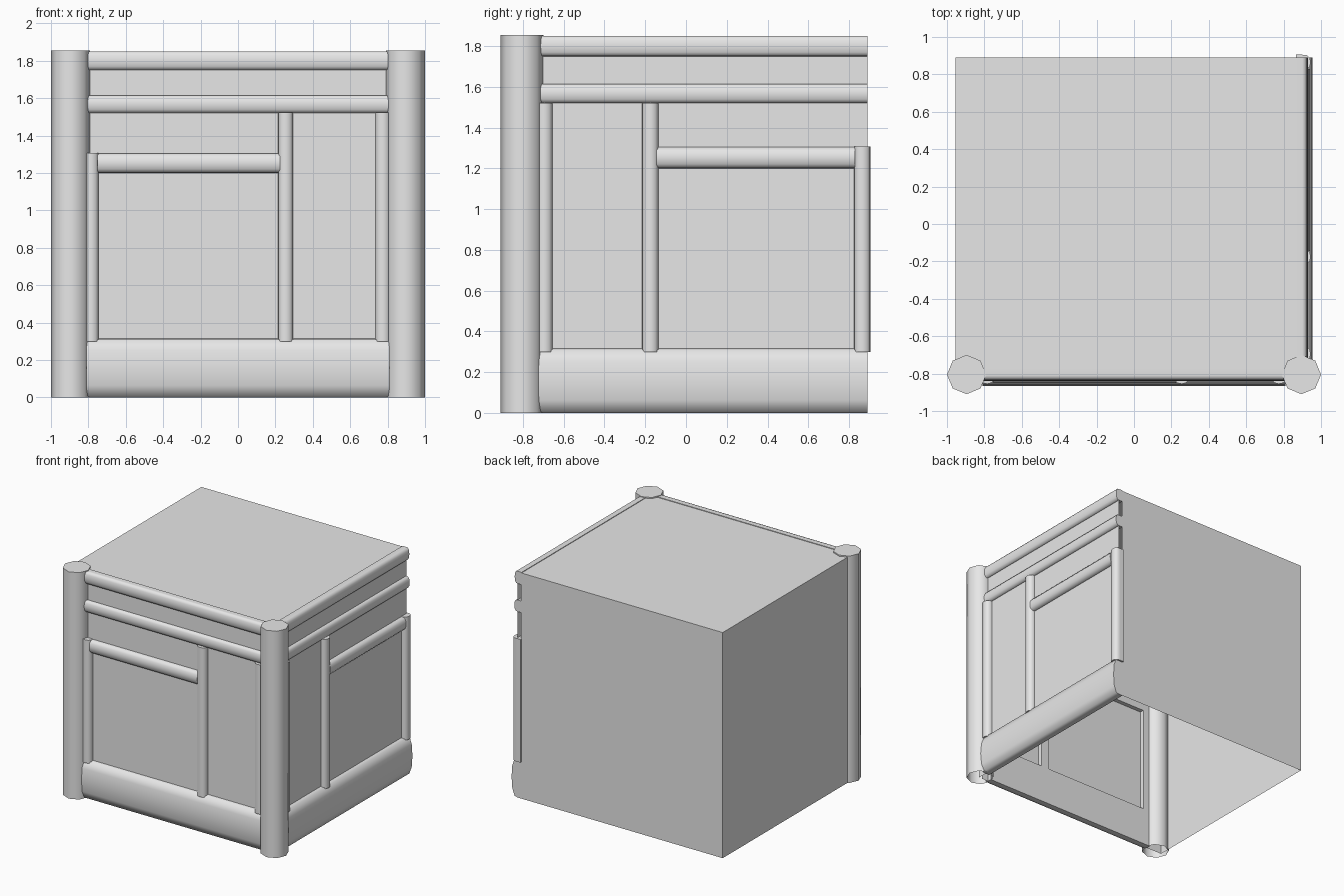
import bpy, bmesh, math

old = bpy.data.objects.get("Cube")
if old:
    bpy.data.objects.remove(old, do_unlink=True)

grey = bpy.data.materials.new("plain_grey")
grey.use_nodes = True
grey.diffuse_color = (0.8, 0.8, 0.8, 1)
grey.node_tree.nodes["Principled BSDF"].inputs["Base Color"].default_value = (0.8, 0.8, 0.8, 1)

TOP = 1.845
FRONT, RIGHT = -0.81, 0.90      # planes of the two panelled walls


def finish(name, bm, smooth=False):
    mesh = bpy.data.meshes.new(name)
    bm.to_mesh(mesh)
    bm.free()
    mesh.materials.append(grey)
    ob = bpy.data.objects.new(name, mesh)
    bpy.context.collection.objects.link(ob)
    if smooth:
        bpy.ops.object.select_all(action='DESELECT')
        ob.select_set(True)
        bpy.context.view_layer.objects.active = ob
        bpy.ops.object.shade_smooth_by_angle(angle=math.radians(60))
    return ob


# Hollow shell, open below and behind the right panel
x0, x1, y1 = -0.955, 0.87, 0.89
bm = bmesh.new()
bmesh.ops.create_cube(bm, size=1)
for v in bm.verts:
    v.co.x = x1 if v.co.x > 0 else x0
    v.co.y = y1 if v.co.y > 0 else FRONT
    v.co.z = TOP if v.co.z > 0 else 0
bm.normal_update()
openings = [f for f in bm.faces if f.normal.z < -0.5 or f.normal.x > 0.5]
bmesh.ops.delete(bm, geom=openings, context='FACES')
finish("body_shell", bm)

# Right wall panel
bm = bmesh.new()
corners = ((FRONT, 0), (y1, 0), (y1, TOP), (FRONT, TOP))
bm.faces.new([bm.verts.new((RIGHT, y, z)) for y, z in corners])
finish("right_panel", bm)

# Octagonal corner posts, open at the foot
for side, sx in (("left", 1), ("right", -1)):
    bm = bmesh.new()
    bmesh.ops.create_cone(bm, cap_ends=True, segments=8, radius1=0.105,
                          radius2=0.105, depth=1.855)
    bmesh.ops.translate(bm, verts=bm.verts, vec=(sx * 0.895, -0.805, 1.855 / 2))
    bm.normal_update()
    foot = [f for f in bm.faces if f.normal.z < -0.5]
    bmesh.ops.delete(bm, geom=foot, context='FACES_ONLY')
    finish("front_" + side + "_post", bm, True)

# Rounded moulding section: position across the width, share of the depth
ROUND = ((-0.5, 0), (-0.48, 0.5), (-0.3, 0.88), (0, 1), (0.3, 0.88), (0.48, 0.5), (0.5, 0))
BACK = -0.035


def moulding(name, span, height, depth, upright=False):
    """Half-round bar on the front wall, repeated mirrored on the right wall."""
    across, along = (span, height) if upright else (height, span)
    mid, width = sum(across) / 2, across[1] - across[0]
    section = [(mid - width / 2, BACK)]
    section += [(mid + width * t, depth * d) for t, d in ROUND]
    section += [(mid + width / 2, BACK)]
    for wall in ("front", "right"):
        bm = bmesh.new()
        rings = []
        for a in along:
            ring = []
            for c, d in section:
                u, z = (c, a) if upright else (a, c)
                co = (u, FRONT - d, z) if wall == "front" else (RIGHT + d, 0.08 - u, z)
                ring.append(bm.verts.new(co))
            rings.append(ring)
        n = len(section)
        for i in range(n):
            j = (i + 1) % n
            bm.faces.new((rings[0][i], rings[0][j], rings[1][j], rings[1][i]))
        for ring in rings:
            bm.faces.new(ring)
        bmesh.ops.recalc_face_normals(bm, faces=bm.faces)
        finish(wall + "_" + name, bm, True)


# Horizontal mouldings
full = (-0.81, 0.81)
moulding("baseboard", full, (0.0, 0.315), 0.055)
moulding("top_rail", full, (1.75, 1.85), 0.027)
moulding("upper_rail", full, (1.52, 1.615), 0.03)
moulding("panel_rail", (-0.75, 0.225), (1.2, 1.305), 0.04)

# Upright mouldings
moulding("short_stile", (-0.825, -0.745), (0.3, 1.307), 0.045, True)
moulding("middle_stile", (0.215, 0.295), (0.3, 1.522), 0.045, True)
moulding("corner_stile", (0.735, 0.815), (0.3, 1.522), 0.045, True)
